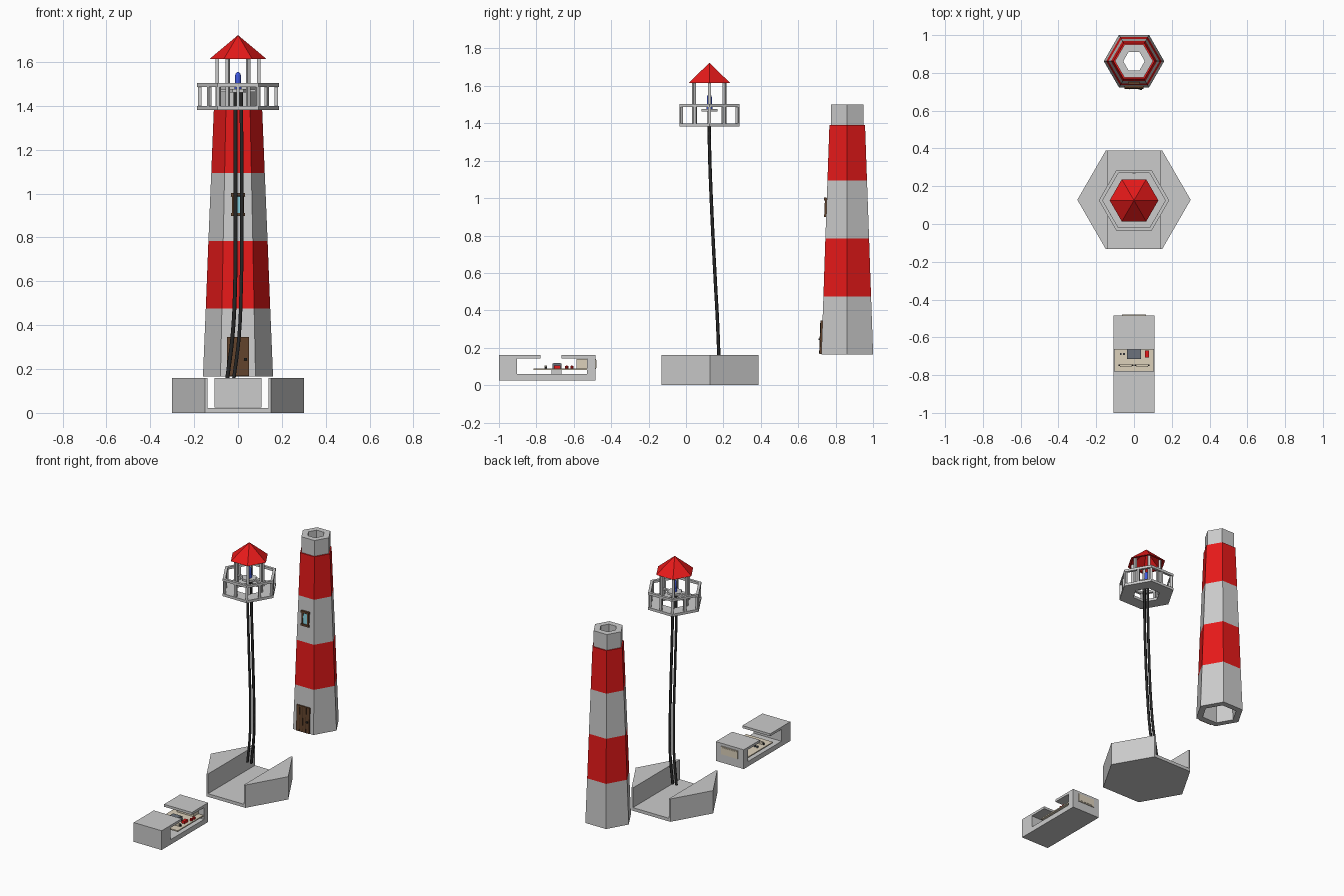
import bpy, bmesh
from math import cos, sin, pi
from mathutils import Vector, Matrix

if "Cube" in bpy.data.objects:
    bpy.data.objects.remove(bpy.data.objects["Cube"])


def material(name, rgb):
    m = bpy.data.materials.new(name)
    m.diffuse_color = (*rgb, 1)
    m.use_nodes = True
    m.node_tree.nodes["Principled BSDF"].inputs["Base Color"].default_value = m.diffuse_color
    return m


RED = material("red", (0.8, 0.01, 0.01))
BROWN = material("brown", (0.12, 0.055, 0.025))
DARK_BROWN = material("dark_brown", (0.06, 0.03, 0.015))
CREAM = material("cream", (0.72, 0.64, 0.5))
BLACK = material("black", (0.02, 0.02, 0.02))
BLUE = material("blue", (0.05, 0.1, 0.75))
GLASS = material("glass", (0.25, 0.65, 0.75))
SLATE = material("slate", (0.15, 0.17, 0.2))


def add(name, bm, mat=None):
    bmesh.ops.remove_doubles(bm, verts=bm.verts, dist=1e-5)
    bmesh.ops.recalc_face_normals(bm, faces=bm.faces)
    me = bpy.data.meshes.new(name)
    bm.to_mesh(me)
    bm.free()
    ob = bpy.data.objects.new(name, me)
    bpy.context.collection.objects.link(ob)
    if mat:
        me.materials.append(mat)
    return ob


def box(name, x, y, z, mat=None, tilt=0):
    """Box from (min, max) ranges, optionally tilted about x."""
    bm = bmesh.new()
    lo, hi = Vector((x[0], y[0], z[0])), Vector((x[1], y[1], z[1]))
    bmesh.ops.create_cube(bm, size=1, matrix=Matrix.Translation((lo + hi) / 2)
                          @ Matrix.Rotation(tilt, 4, 'X')
                          @ Matrix.Diagonal((*(hi - lo), 1)))
    return add(name, bm, mat)


def spin(name, profile, centre, mat=None, n=6):
    """Turn a closed (radius, z) profile around a vertical axis."""
    bm = bmesh.new()
    rows = [[bm.verts.new((centre[0] + r * cos(2 * pi * k / n),
                           centre[1] + r * sin(2 * pi * k / n), z))
             for k in range(n)] for r, z in profile]
    for i in range(len(profile)):
        j = (i + 1) % len(profile)
        if profile[i][0] == profile[j][0] == 0:
            continue
        for k in range(n):
            m = (k + 1) % n
            bm.faces.new((rows[i][k], rows[i][m], rows[j][m], rows[j][k]))
    return add(name, bm, mat)


def ring(name, ro, ri, z0, z1, centre, mat=None):
    return spin(name, [(ro, z0), (ro, z1), (ri, z1), (ri, z0)], centre, mat)


def post(name, x, y, z0, z1, half, angle):
    bm = bmesh.new()
    bmesh.ops.create_cube(bm, size=1, matrix=Matrix.Translation((x, y, (z0 + z1) / 2))
                          @ Matrix.Rotation(angle, 4, 'Z')
                          @ Matrix.Diagonal((2 * half, 2 * half, z1 - z0, 1)))
    return add(name, bm)


# hexagonal foundation with a slot for the drawer
C = (0, 0.128)
base = spin("base", [(0, 0), (0.3, 0), (0.3, 0.16), (0, 0.16)], C)
cutter = box("base_slot_cutter", (-0.14, 0.14), (-0.5, 0.7), (0.022, 0.3))
cutter.hide_render = True
cutter.hide_viewport = True
mod = base.modifiers.new("slot", 'BOOLEAN')
mod.operation, mod.object, mod.solver = 'DIFFERENCE', cutter, 'EXACT'

# hollow tapered tower in bands
T = (0, 0.862)
WALL = 0.045
levels = [(0.16, 0.165), (0.147, 0.475), (0.135, 0.785), (0.122, 1.095), (0.11, 1.39)]
for i in range(4):
    (r0, z0), (r1, z1) = levels[i], levels[i + 1]
    spin(f"tower_band_{i + 1}", [(r0, z0), (r1, z1), (r1 - WALL, z1), (r0 - WALL, z0)],
         T, RED if i % 2 else None)
ring("tower_collar", 0.101, 0.057, 1.39, 1.5, T)

# door, following the slope of the front face
TILT = -0.036
fy = T[1] - 0.136
box("door", (-0.05, 0.05), (fy - 0.009, fy + 0.008), (0.167, 0.345), BROWN, TILT)
for x in (-0.025, 0.0, 0.025):
    box("door_groove", (x - 0.001, x + 0.001), (fy - 0.011, fy), (0.17, 0.342), DARK_BROWN, TILT)
box("door_handle", (0.028, 0.042), (fy - 0.017, fy), (0.24, 0.25), BLACK, TILT)

# window with frame, sill and lintel
wy = T[1] - 0.111
box("window_glass", (-0.02, 0.02), (wy - 0.005, wy + 0.005), (0.91, 0.99), GLASS, TILT)
for s in (-1, 1):
    box("window_jamb", (s * 0.022 - 0.005, s * 0.022 + 0.005), (wy - 0.01, wy + 0.006),
        (0.905, 0.995), BROWN, TILT)
    z = 0.95 + s * 0.045
    box("window_sill" if s < 0 else "window_lintel", (-0.031, 0.031),
        (wy - 0.013, wy + 0.006), (z - 0.007, z + 0.007), BROWN, TILT)

# gallery floor, railing and its posts
L = (0, 0.125)
ring("gallery_floor", 0.186, 0.09, 1.382, 1.4, L)
ring("gallery_rail", 0.186, 0.166, 1.487, 1.504, L)
for k in range(12):
    r = 0.174 if k % 2 == 0 else 0.174 * cos(pi / 6)
    a = k * pi / 6
    post("railing_post", L[0] + r * cos(a), L[1] + r * sin(a), 1.399, 1.488, 0.0075, a)

# lantern posts and hollow hexagonal roof
for k in range(6):
    a = k * pi / 3
    post("lantern_post", L[0] + 0.094 * cos(a), L[1] + 0.094 * sin(a), 1.399, 1.625, 0.008, a)
spin("roof", [(0.129, 1.615), (0, 1.723), (0, 1.71), (0.113, 1.615)], L, RED)

# lamp holder and lamp
spin("lamp_plate", [(0, 1.462), (0.05, 1.462), (0.05, 1.477), (0, 1.477)], L)
box("lamp_crossbar", (-0.094, 0.094), (L[1] - 0.008, L[1] + 0.008), (1.464, 1.475))
lamp = spin("lamp", [(0, 1.477), (0.016, 1.477), (0.016, 1.503), (0.013, 1.503), (0.013, 1.54),
                     (0.011, 1.548), (0.006, 1.553), (0, 1.555)], L, BLUE, 16)
bpy.context.view_layer.objects.active = lamp
lamp.select_set(True)
bpy.ops.object.shade_smooth_by_angle(angle=0.7)

# two cables hanging from the lamp into the base
for name, xs in (("cable_left", (-0.012, -0.012, -0.011, -0.014, -0.025, -0.05)),
                 ("cable_right", (0.014, 0.016, 0.018, 0.014, 0.005, -0.02))):
    cu = bpy.data.curves.new(name, 'CURVE')
    cu.dimensions = '3D'
    cu.bevel_depth, cu.bevel_resolution, cu.resolution_u = 0.009, 1, 4
    cu.use_fill_caps = True
    sp = cu.splines.new('BEZIER')
    sp.bezier_points.add(5)
    path = zip(xs, (0.125, 0.125, 0.137, 0.157, 0.168, 0.176), (1.465, 1.3, 0.95, 0.55, 0.35, 0.15))
    for p, co in zip(sp.bezier_points, path):
        p.co = co
        p.handle_left_type = p.handle_right_type = 'AUTO'
    cu.materials.append(BLACK)
    bpy.context.collection.objects.link(bpy.data.objects.new(name, cu))

# drawer: C-shaped side profile (y, z) extruded across x
profile = [(-1.0, 0.025), (-0.485, 0.025), (-0.485, 0.16), (-0.665, 0.16), (-0.665, 0.143),
           (-0.53, 0.143), (-0.53, 0.06), (-0.903, 0.06), (-0.903, 0.143), (-0.778, 0.143),
           (-0.778, 0.16), (-1.0, 0.16)]
bm = bmesh.new()
face = bm.faces.new([bm.verts.new((-0.108, y, z)) for y, z in profile])
out = bmesh.ops.extrude_face_region(bm, geom=[face])
bmesh.ops.translate(bm, vec=(0.216, 0, 0),
                    verts=[v for v in out["geom"] if isinstance(v, bmesh.types.BMVert)])
add("drawer", bm)

# battery display set through the drawer's back wall
box("power_box", (-0.064, 0.064), (-0.585, -0.48), (0.085, 0.141), CREAM)
box("power_box_screen", (-0.056, 0.056), (-0.481, -0.478), (0.092, 0.134), CREAM)

# circuit board with its parts
box("board", (-0.103, 0.103), (-0.815, -0.53), (0.08, 0.088), CREAM)
box("board_support", (-0.03, 0.03), (-0.72, -0.665), (0.058, 0.082))
box("processor", (-0.037, 0.037), (-0.715, -0.665), (0.087, 0.115), SLATE)
box("processor_top", (-0.03, 0.03), (-0.709, -0.671), (0.114, 0.118), SLATE)
box("red_switch", (0.058, 0.08), (-0.706, -0.67), (0.087, 0.106), RED)
for x in (-0.07, -0.052):
    box("pin", (x - 0.005, x + 0.005), (-0.694, -0.684), (0.087, 0.1), SLATE)
for s in (-1, 1):
    x = s * 0.043
    box("connector", (x - 0.03, x + 0.03), (-0.756, -0.742), (0.087, 0.105), CREAM)
    for d in (-0.036, 0.036):
        box("connector_pin", (x + d - 0.004, x + d + 0.004), (-0.753, -0.744), (0.087, 0.1), BLACK)
for x, y in ((0.085, -0.61), (0.085, -0.638)):
    spin("red_button", [(0, 0.087), (0.009, 0.087), (0.009, 0.102), (0, 0.105)], (x, y), RED, 10)
